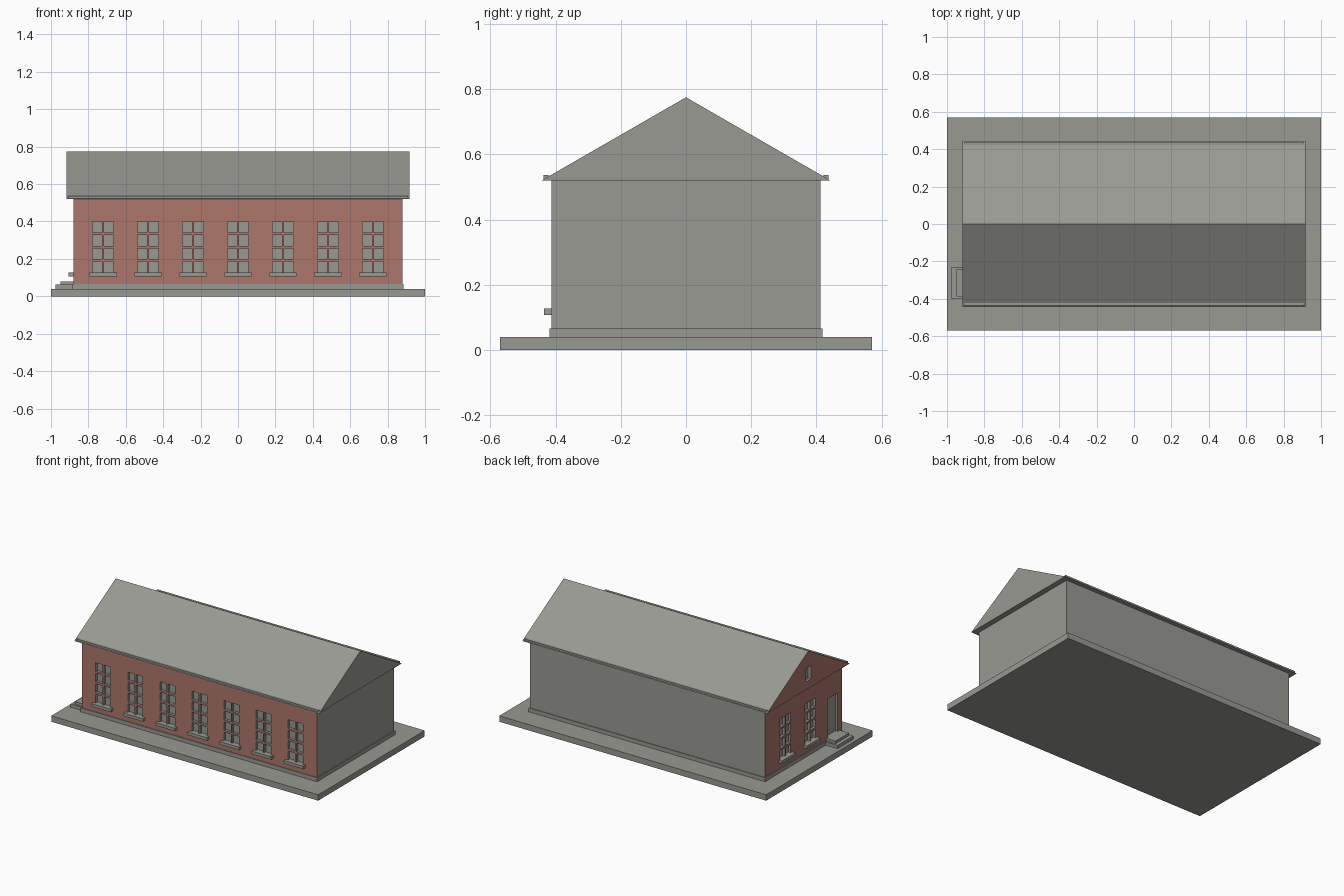
import bpy
import bmesh
from mathutils import Vector

if "Cube" in bpy.data.objects:
    bpy.data.objects.remove(bpy.data.objects["Cube"])


def material(name, rgb):
    m = bpy.data.materials.new(name)
    m.diffuse_color = (*rgb, 1)
    m.use_nodes = True
    m.node_tree.nodes["Principled BSDF"].inputs["Base Color"].default_value = m.diffuse_color
    return m


GREY = material("warm grey", (0.32, 0.32, 0.29))
BRICK = material("brick red", (0.42, 0.185, 0.145))


def make_object(name, bm):
    bmesh.ops.recalc_face_normals(bm, faces=bm.faces)
    mesh = bpy.data.meshes.new(name)
    bm.to_mesh(mesh)
    bm.free()
    mesh.materials.append(GREY)
    mesh.materials.append(BRICK)
    ob = bpy.data.objects.new(name, mesh)
    bpy.context.collection.objects.link(ob)
    return ob


def add_box(bm, x, y, z):
    verts = bmesh.ops.create_cube(bm, size=1)["verts"]
    for v in verts:
        v.co = Vector([a + (b - a) * (c + 0.5) for (a, b), c in zip((x, y, z), v.co)])


def box(name, x, y, z):
    bm = bmesh.new()
    add_box(bm, x, y, z)
    return make_object(name, bm)


def paint(ob, directions):
    """Brick on faces looking in one of the given directions."""
    for p in ob.data.polygons:
        if any(p.normal.dot(Vector(d)) > 0.99 for d in directions):
            p.material_index = 1


def cut(ob, cutter):
    mod = ob.modifiers.new("openings", "BOOLEAN")
    mod.operation = "DIFFERENCE"
    mod.solver = "EXACT"
    mod.object = cutter
    bpy.context.view_layer.objects.active = ob
    bpy.ops.object.modifier_apply(modifier=mod.name)
    bpy.data.objects.remove(cutter)


WX, WY, EAVE = 0.88, 0.413, 0.52      # wall half sizes and eave height
DEPTH = 0.017                         # depth of window recesses
front_windows = [-0.721 + 0.2403 * i for i in range(7)]
side_windows = [0.193, -0.073]

# Ground slab and plinth
box("ground_slab", (-1, 1), (-0.57, 0.57), (0, 0.04))
box("plinth", (-0.886, 0.886), (-0.418, 0.418), (0.04, 0.066))

# Walls, brick on the front and the entrance end
walls = box("walls", (-WX, WX), (-WY, WY), (0.06, EAVE))
paint(walls, [(0, -1, 0), (-1, 0, 0)])

# Recessed panes: two columns by four rows per window, plus the doorway
bm = bmesh.new()
for row in range(4):
    z = (0.127 + 0.0715 * row, 0.127 + 0.0715 * row + 0.058)
    for side in (-0.0305, 0.0305):
        for c in front_windows:
            add_box(bm, (c + side - 0.0255, c + side + 0.0255), (-WY - 0.05, -WY + DEPTH), z)
        for c in side_windows:
            add_box(bm, (-WX - 0.05, -WX + DEPTH), (c + side - 0.0255, c + side + 0.0255), z)
add_box(bm, (-WX - 0.05, -WX + DEPTH), (-0.367, -0.263), (0.08, 0.34))
cut(walls, make_object("wall_cutter", bm))

# Window sills
for i, c in enumerate(front_windows):
    box(f"front_sill_{i + 1}", (c - 0.073, c + 0.073), (-0.436, -WY), (0.107, 0.127))
for i, c in enumerate(side_windows):
    box(f"side_sill_{i + 1}", (-0.905, -WX), (c - 0.073, c + 0.073), (0.107, 0.127))

# Gable roof: solid prism with brick on the entrance gable
RX, RY, RIDGE = 0.917, 0.443, 0.775
bm = bmesh.new()
ends = [[bm.verts.new((x, y, z)) for y, z in ((-RY, EAVE), (RY, EAVE), (0, RIDGE))]
        for x in (-RX, RX)]
for tri in ends:
    bm.faces.new(tri)
for i in range(3):
    j = (i + 1) % 3
    bm.faces.new((ends[0][i], ends[0][j], ends[1][j], ends[1][i]))
roof = make_object("roof", bm)
paint(roof, [(-1, 0, 0)])

# Small attic window in the gable
cut(roof, box("attic_cutter", (-RX - 0.05, -RX + 0.02), (-0.026, 0.026), (0.573, 0.665)))

# Gutters along both eaves
for name, s in (("front_gutter", -1), ("back_gutter", 1)):
    box(name, (-0.908, 0.908), tuple(sorted((s * 0.422, s * 0.437))), (0.524, 0.536))

# Entrance steps
box("lower_step", (-0.975, -WX), (-0.4, -0.23), (0.04, 0.062))
box("upper_step", (-0.95, -WX), (-0.388, -0.243), (0.062, 0.08))
